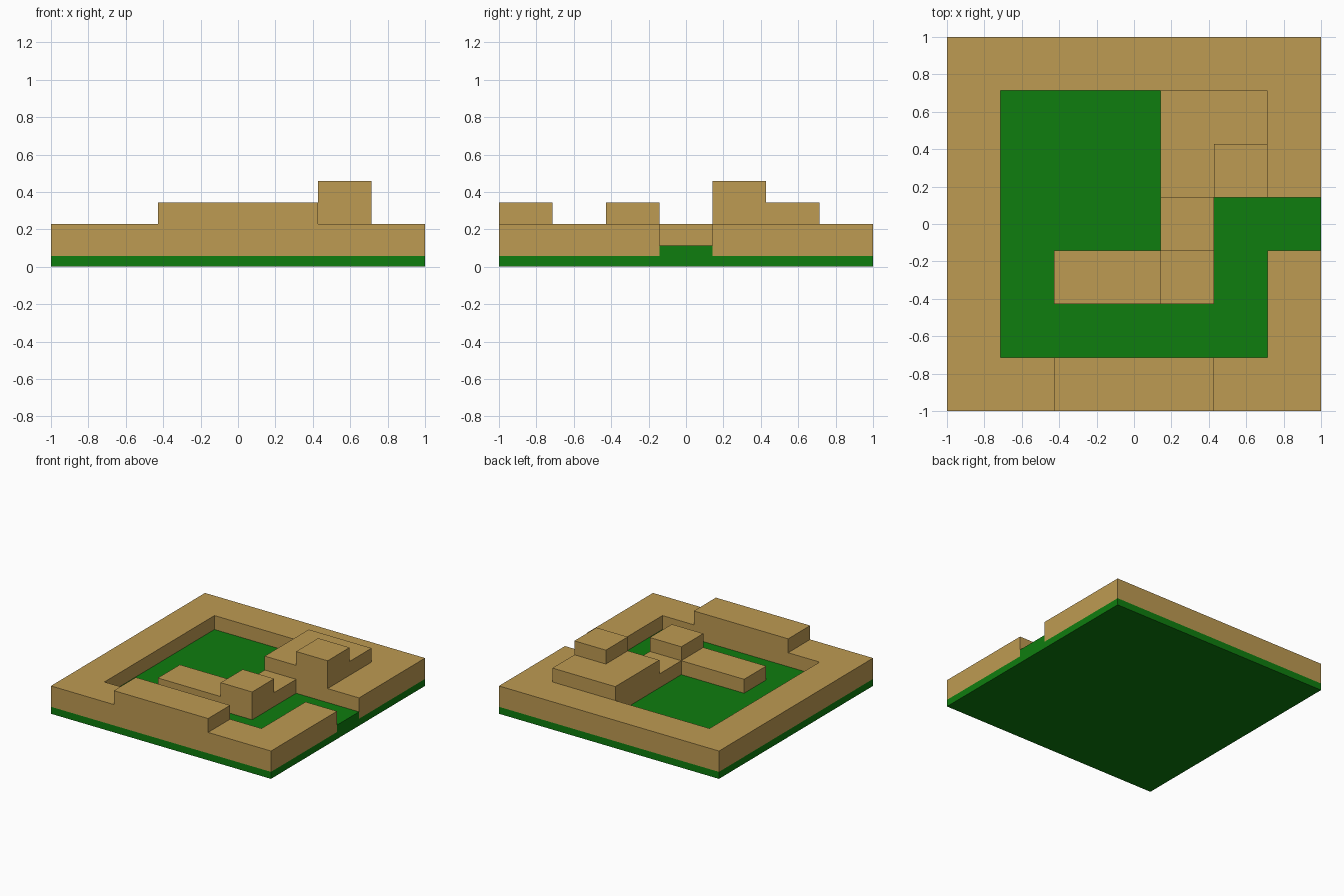
import bpy
import bmesh

if "Cube" in bpy.data.objects:
    bpy.data.objects.remove(bpy.data.objects["Cube"], do_unlink=True)

CELL = 2 / 7          # plan grid: seven cells across
STEP = CELL * 0.4     # height of one terrace


def make_material(name, color):
    mat = bpy.data.materials.new(name)
    mat.use_nodes = True
    mat.diffuse_color = color
    mat.node_tree.nodes["Principled BSDF"].inputs["Base Color"].default_value = color
    return mat


sand = make_material("sand", (0.515, 0.328, 0.085, 1))
grass = make_material("grass_green", (0.0045, 0.205, 0.0045, 1))


def terrace(name, outline, bottom, top, mat):
    """Extrude a plan outline (in cells) between two terrace levels."""
    bm = bmesh.new()
    verts = [bm.verts.new((x * CELL - 1, y * CELL - 1, bottom * STEP)) for x, y in outline]
    face = bm.faces.new(verts)
    lift = bmesh.ops.extrude_face_region(bm, geom=[face])
    moved = [v for v in lift["geom"] if isinstance(v, bmesh.types.BMVert)]
    bmesh.ops.translate(bm, verts=moved, vec=(0, 0, (top - bottom) * STEP))
    bmesh.ops.recalc_face_normals(bm, faces=bm.faces)
    mesh = bpy.data.meshes.new(name)
    bm.to_mesh(mesh)
    bm.free()
    mesh.materials.append(mat)
    obj = bpy.data.objects.new(name, mesh)
    bpy.context.collection.objects.link(obj)
    return obj


def rect(x0, y0, x1, y1):
    return [(x0, y0), (x1, y0), (x1, y1), (x0, y1)]


# Ground slab and the raised lawn that runs out through the gateway
terrace("ground_slab", rect(0, 0, 7, 7), 0, 0.5, grass)
lawn = [(1, 1), (6, 1), (6, 3), (7, 3), (7, 4), (6, 4), (6, 6), (1, 6)]
terrace("lawn", lawn, 0.5, 1, grass)

# Perimeter wall, open at the gateway
wall = [(0, 0), (7, 0), (7, 3), (6, 3), (6, 1), (1, 1),
        (1, 6), (6, 6), (6, 4), (7, 4), (7, 7), (0, 7)]
terrace("perimeter_wall", wall, 0.5, 2, sand)
terrace("front_rampart", rect(2, 0, 5, 1), 2, 3, sand)

# Inner low wall with its pillar
low_wall = [(2, 2), (5, 2), (5, 4), (4, 4), (4, 3), (2, 3)]
terrace("low_wall", low_wall, 1, 2, sand)
terrace("pillar", rect(4, 2, 5, 3), 2, 3, sand)

# Corner mound with its tower
terrace("corner_mound", rect(4, 4, 6, 6), 1, 3, sand)
terrace("tower", rect(5, 4, 6, 5), 3, 4, sand)
